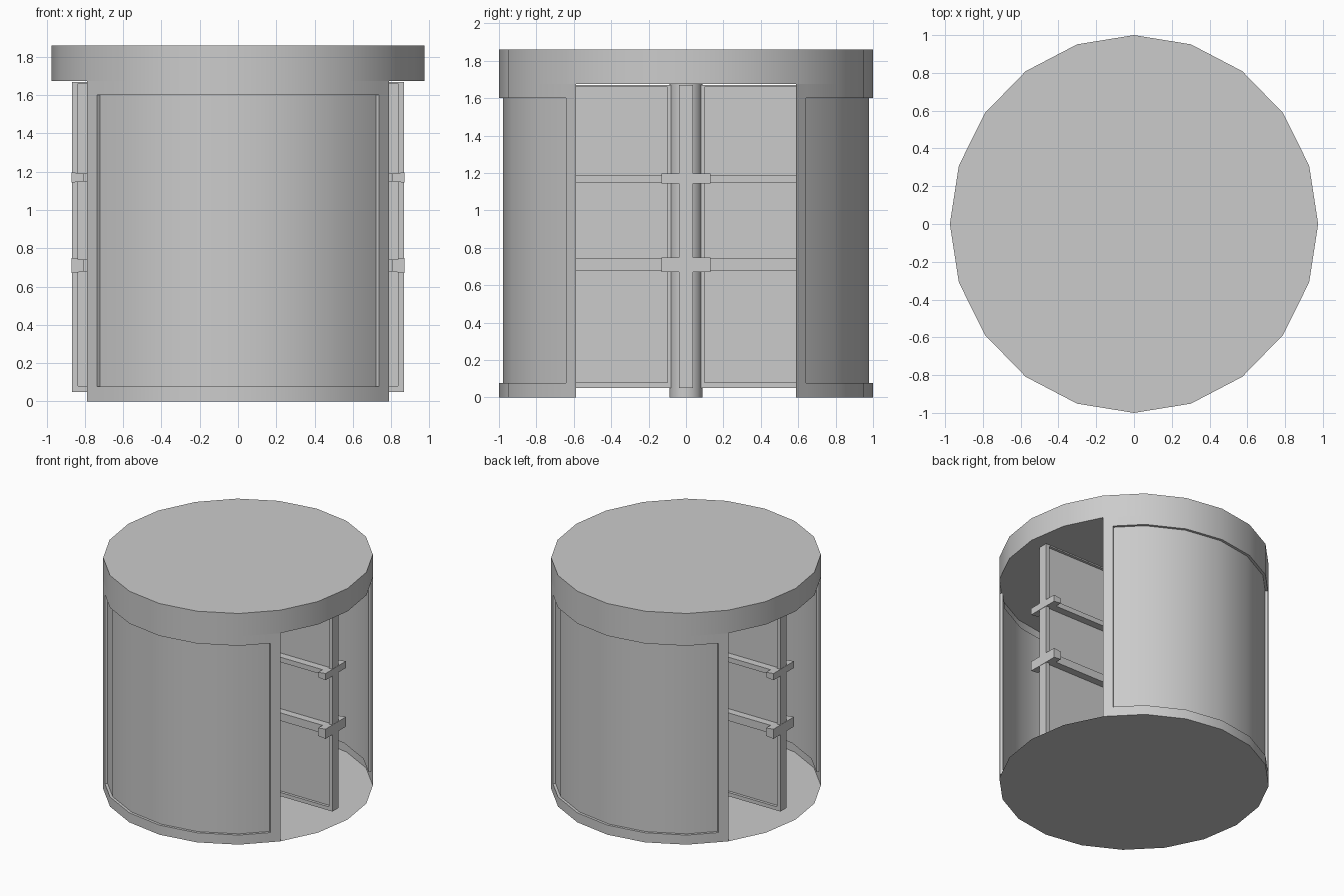
import bpy, bmesh
from math import sin, cos, radians, pi
from mathutils import Matrix

if "Cube" in bpy.data.objects:
    bpy.data.objects.remove(bpy.data.objects["Cube"])

RX, RY = 0.975, 1.0          # slightly oval 20-sided drum
CEIL, TOP = 1.675, 1.86


def finish(name, bm, smooth=False):
    me = bpy.data.meshes.new(name)
    bm.to_mesh(me)
    bm.free()
    ob = bpy.data.objects.new(name, me)
    bpy.context.collection.objects.link(ob)
    if smooth:
        bpy.ops.object.select_all(action='DESELECT')
        ob.select_set(True)
        bpy.context.view_layer.objects.active = ob
        bpy.ops.object.shade_smooth_by_angle(angle=radians(30))
    return ob


def rim(deg):
    return RX * cos(radians(deg)), RY * sin(radians(deg))


def add_box(bm, x, y, z):
    m = Matrix.Translation(((x[0] + x[1]) / 2, (y[0] + y[1]) / 2, (z[0] + z[1]) / 2))
    m = m @ Matrix.Diagonal((x[1] - x[0], y[1] - y[0], z[1] - z[0], 1))
    return bmesh.ops.create_cube(bm, size=1, matrix=m)['verts']


# canopy drum
bm = bmesh.new()
bmesh.ops.create_cone(bm, cap_ends=True, segments=20, radius1=1, radius2=1, depth=TOP - CEIL,
                      matrix=Matrix.Translation((0, 0, (TOP + CEIL) / 2)) @ Matrix.Rotation(pi / 2, 4, 'Z'))
bmesh.ops.scale(bm, vec=(RX, RY, 1), verts=bm.verts)
finish("canopy", bm, True)

# floor sheet
bm = bmesh.new()
f = bm.faces.new([bm.verts.new((*rim(i * 18), 0)) for i in range(20)])
f.normal_flip()
finish("floor", bm)


# curved side walls: thin sheet with a recessed panel
def wall(name, turn):
    a, b, c, d = (rim(k + turn) for k in (36, 54, 126, 144))
    t = 0.24
    start = tuple(p + (q - p) * t for p, q in zip(a, b))
    end = tuple(p + (q - p) * t for p, q in zip(d, c))
    pts = [a, start] + [rim(k + turn) for k in (54, 72, 90, 108, 126)] + [end, d]
    zs = (0, 0.077, 1.6, CEIL)
    bm = bmesh.new()
    g = [[bm.verts.new((*p, z)) for z in zs] for p in pts]
    n = len(pts)
    inset = []
    for i in range(n - 1):
        for j in range(3):
            f = bm.faces.new((g[i][j], g[i][j + 1], g[i + 1][j + 1], g[i + 1][j]))
            f.normal_update()
            f.normal_flip()
            if j == 1 and 0 < i < n - 2:
                inset.append(f)
    for f in bm.faces:
        f.normal_update()
        m = f.calc_center_median()
        if f.normal.x * m.x + f.normal.y * m.y < 0:
            f.normal_flip()
    ext = bmesh.ops.extrude_face_region(bm, geom=inset)
    bmesh.ops.delete(bm, geom=inset, context='FACES_ONLY')
    for v in ext['geom']:
        if isinstance(v, bmesh.types.BMVert):
            v.co.x *= 0.979
            v.co.y *= 0.979
    finish(name, bm, True)


wall("back_wall", 0)
wall("front_wall", 180)

# centre post
bm = bmesh.new()
bmesh.ops.create_cone(bm, cap_ends=True, segments=16, radius1=0.088, radius2=0.088, depth=CEIL,
                      matrix=Matrix.Translation((0, 0, CEIL / 2)))
finish("centre_post", bm, True)


# revolving leaf: framed pane with push bars
def leaf(name, angle):
    L, h = 0.867, 0.037
    bm = bmesh.new()
    add_box(bm, (0.05, 0.1), (-h, h), (0.05, 1.67))
    add_box(bm, (L - 0.03, L), (-h, h), (0.05, 1.67))
    add_box(bm, (0.1, L - 0.03), (-h, h), (0.05, 0.08))
    add_box(bm, (0.1, L - 0.03), (-h, h), (1.66, 1.67))
    add_box(bm, (0.1, L - 0.03), (-0.015, 0.015), (0.08, 1.66))
    for zc, hz in ((1.17, 0.02), (0.71, 0.032)):
        add_box(bm, (0.08, 0.82), (-0.075, 0.075), (zc - hz, zc + hz))
        # flared end bracket
        for v in add_box(bm, (0.805, L + 0.003), (-0.13, 0.13), (zc - hz, zc + hz)):
            if v.co.x > 0.85:
                v.co.z += 0.007 if v.co.z > zc else -0.007
    ob = finish(name, bm)
    ob.rotation_euler.z = angle


for i, side in enumerate(("right", "back", "left", "front")):
    leaf(side + "_leaf", i * pi / 2)
